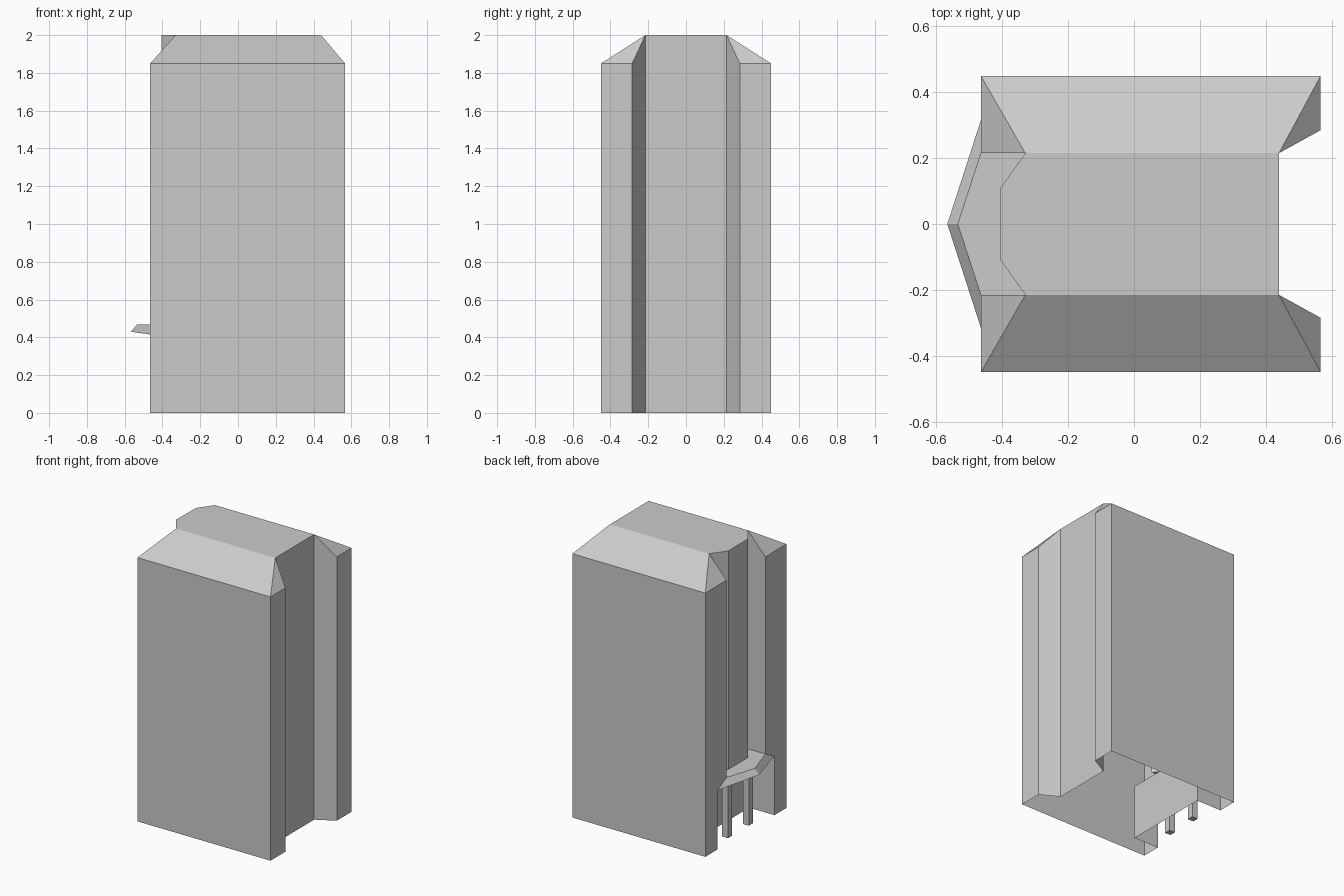
import bpy, bmesh

old = bpy.data.objects.get("Cube")
if old:
    bpy.data.objects.remove(old, do_unlink=True)

EAVE, ROOF, SHELF = 1.85, 2.0, 0.467
HEAD = 0.415   # porch ceiling height where it meets the wing face

grey = bpy.data.materials.new("plain_grey")
grey.use_nodes = True
colour = (0.6, 0.6, 0.6, 1)
grey.diffuse_color = colour
grey.node_tree.nodes["Principled BSDF"].inputs["Base Color"].default_value = colour

# Plan points of the back half; the front half is mirrored
PLAN = {
    "end": (0.567, 0.45), "fin": (0.567, 0.285), "notch": (0.44, 0.215), "notch_mid": (0.44, 0),
    "wing": (-0.465, 0.45), "wing_in": (-0.465, 0.215), "bay_in": (-0.33, 0.215),
    "bay": (-0.405, 0.11), "bay_mid": (-0.405, 0),
    "jamb": (-0.465, 0.315), "porch": (-0.27, 0.315), "porch_mid": (-0.27, 0),
    "tip": (-0.567, 0), "shelf_tip": (-0.535, 0),
}


def at(name, z):
    return (*PLAN[name], z)


def wall(a, b, z, top_a, top_b=None):
    top_b = top_a if top_b is None else top_b
    return [at(a, z), at(b, z), at(b, top_b), at(a, top_a)]


def level(z, *names):
    return [at(n, z) for n in names]


def make(name, faces):
    """Build flat faces and mirror them across the long axis."""
    bm = bmesh.new()
    for pts in faces:
        bm.faces.new([bm.verts.new(p) for p in pts])
    bmesh.ops.remove_doubles(bm, verts=bm.verts, dist=0.0001)
    mesh = bpy.data.meshes.new(name)
    bm.to_mesh(mesh)
    bm.free()
    return finish(name, mesh)


def finish(name, mesh):
    mesh.materials.append(grey)
    obj = bpy.data.objects.new(name, mesh)
    bpy.context.collection.objects.link(obj)
    mirror = obj.modifiers.new("Mirror", "MIRROR")
    mirror.use_axis = (False, True, False)
    return obj


# Outer walls, open underneath
make("walls", [
    wall("end", "wing", 0, EAVE),
    wall("fin", "end", 0, EAVE),
    wall("notch", "fin", 0, ROOF, EAVE),
    wall("notch_mid", "notch", 0, ROOF),
    [at("wing", 0), at("jamb", 0), at("jamb", HEAD), at("wing_in", SHELF),
     at("wing_in", EAVE), at("wing", EAVE)],
    wall("wing_in", "bay_in", SHELF, EAVE, ROOF),
    wall("bay_in", "bay", SHELF, ROOF),
    wall("bay", "bay_mid", SHELF, ROOF),
])

# Flat roof with sloping sides and corner facets
make("roof", [
    level(ROOF, "notch_mid", "notch", "bay_in", "bay", "bay_mid"),
    level(EAVE, "end", "wing") + level(ROOF, "bay_in", "notch"),
    [at("end", EAVE), at("notch", ROOF), at("fin", EAVE)],
    [at("wing", EAVE), at("wing_in", EAVE), at("bay_in", ROOF)],
])

# Pointed entrance canopy with a sloping ceiling
TIP, BACK = 0.43, 0.386
make("canopy", [
    level(SHELF, "shelf_tip", "bay_mid", "bay", "bay_in", "wing_in"),
    [at("tip", TIP), at("shelf_tip", SHELF), at("wing_in", SHELF), at("jamb", HEAD)],
    [at("tip", TIP), at("jamb", HEAD), at("porch", BACK), at("porch_mid", BACK)],
])

# Recessed porch walls
make("porch_walls", [
    wall("porch", "porch_mid", 0, BACK),
    wall("jamb", "porch", 0, HEAD, BACK),
])

# Square columns under the bay corners
bm = bmesh.new()
bmesh.ops.create_cube(bm, size=1)
bmesh.ops.scale(bm, vec=(0.045, 0.045, 0.42), verts=bm.verts)
bmesh.ops.translate(bm, vec=(-0.4, 0.115, 0.21), verts=bm.verts)
column = bpy.data.meshes.new("porch_columns")
bm.to_mesh(column)
bm.free()
finish("porch_columns", column)
